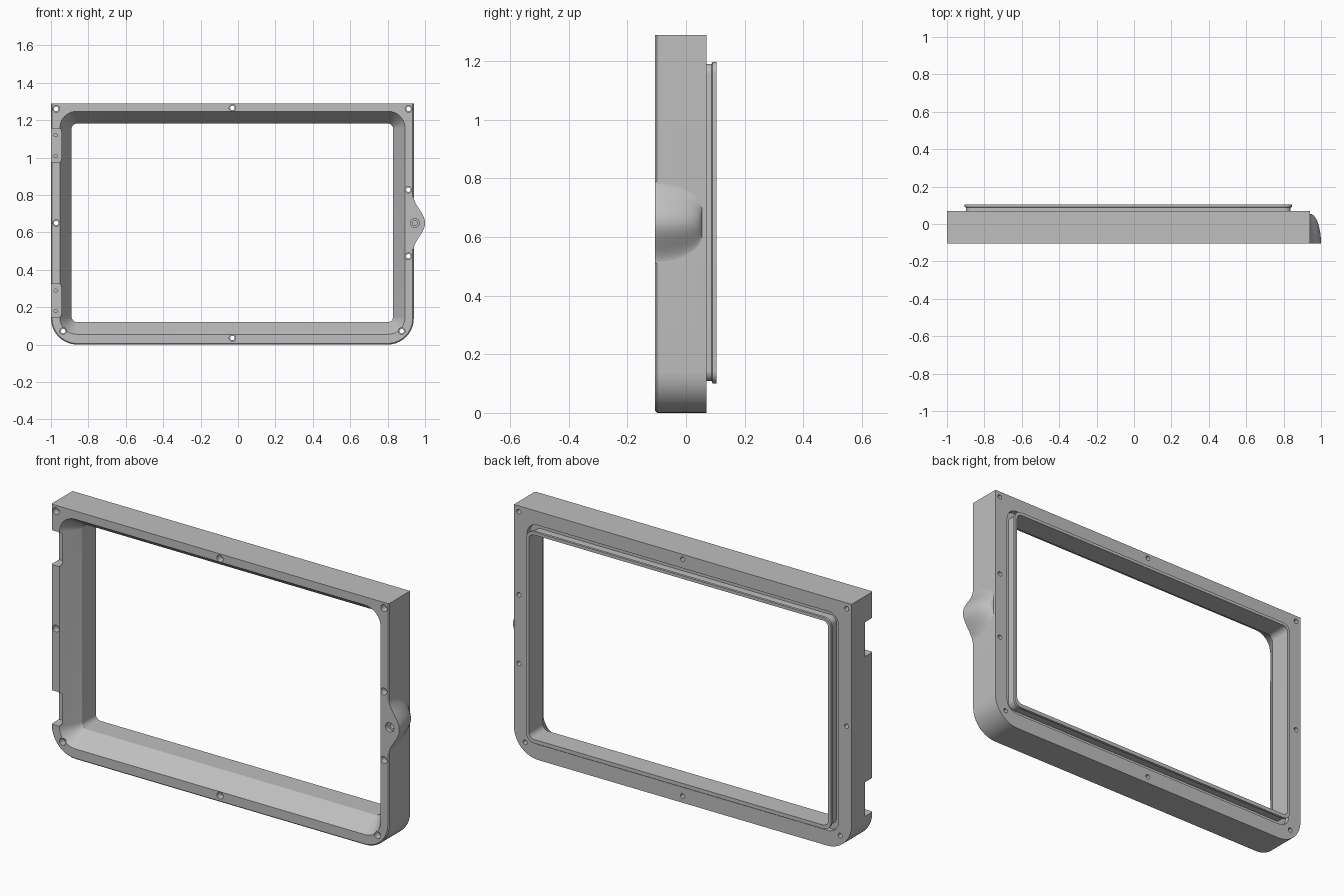
import bpy, bmesh, math

if "Cube" in bpy.data.objects:
    bpy.data.objects.remove(bpy.data.objects["Cube"])

grey = bpy.data.materials.new("plain_grey")
grey.diffuse_color = (0.52, 0.52, 0.52, 1)
grey.use_nodes = True
grey.node_tree.nodes["Principled BSDF"].inputs["Base Color"].default_value = grey.diffuse_color


def rounded_rect(y, x0, x1, z0, z1, r_bottom, r_top, n=10):
    """Loop of points in the xz plane at depth y."""
    corners = [(x1, z1, -1, -1, r_top, 0), (x0, z1, 1, -1, r_top, 90),
               (x0, z0, 1, 1, r_bottom, 180), (x1, z0, -1, 1, r_bottom, 270)]
    pts = []
    for cx, cz, sx, sz, r, start in corners:
        for i in range(n + 1):
            a = math.radians(start + 90 * i / n)
            pts.append((cx + sx * r + r * math.cos(a), y, cz + sz * r + r * math.sin(a)))
    return pts


def circle(x, z, r, y, n=24):
    return [(x + r * math.cos(2 * math.pi * i / n), y, z + r * math.sin(2 * math.pi * i / n))
            for i in range(n)]


def loft(bm, loops, closed=False):
    """Skin successive loops; cap the ends, or join last to first."""
    rings = [[bm.verts.new(p) for p in loop] for loop in loops]
    n = len(rings[0])
    pairs = list(zip(rings, rings[1:] + rings[:1])) if closed else list(zip(rings, rings[1:]))
    for a, b in pairs:
        for i in range(n):
            k = (i + 1) % n
            bm.faces.new((a[i], a[k], b[k], b[i]))
    if not closed:
        bm.faces.new(rings[0])
        bm.faces.new(rings[-1])


def make(name, bm):
    bmesh.ops.remove_doubles(bm, verts=bm.verts[:], dist=1e-6)
    bmesh.ops.recalc_face_normals(bm, faces=bm.faces[:])
    mesh = bpy.data.meshes.new(name)
    bm.to_mesh(mesh)
    bm.free()
    mesh.materials.append(grey)
    obj = bpy.data.objects.new(name, mesh)
    bpy.context.collection.objects.link(obj)
    return obj


def activate(obj):
    bpy.ops.object.select_all(action='DESELECT')
    obj.select_set(True)
    bpy.context.view_layer.objects.active = obj


def cut(obj, cutter):
    m = obj.modifiers.new("cut", 'BOOLEAN')
    m.operation, m.solver, m.object = 'DIFFERENCE', 'EXACT', cutter
    activate(obj)
    bpy.ops.object.modifier_apply(modifier=m.name)


# Frame: one closed section of rings, from front edge round the back lip to the opening
bm = bmesh.new()
loft(bm, [
    rounded_rect(-0.105, -0.994, 0.934, 0.006, 1.29, 0.134, 0),
    rounded_rect(-0.099, -1.0, 0.94, 0.0, 1.29, 0.14, 0),
    rounded_rect(0.07, -1.0, 0.94, 0.0, 1.29, 0.14, 0),
    rounded_rect(0.07, -0.925, 0.865, 0.08, 1.218, 0.06, 0.06),    # groove round the lip
    rounded_rect(0.045, -0.925, 0.865, 0.08, 1.218, 0.06, 0.06),
    rounded_rect(0.045, -0.897, 0.837, 0.109, 1.191, 0.035, 0.035),
    rounded_rect(0.087, -0.897, 0.837, 0.109, 1.191, 0.035, 0.035),
    rounded_rect(0.091, -0.905, 0.845, 0.10, 1.198, 0.042, 0.042),  # lip
    rounded_rect(0.104, -0.905, 0.845, 0.10, 1.198, 0.042, 0.042),
    rounded_rect(0.104, -0.89, 0.83, 0.12, 1.182, 0.03, 0.03),
    rounded_rect(-0.01, -0.89, 0.83, 0.12, 1.182, 0.03, 0.03),      # sloped opening
    rounded_rect(-0.105, -0.953, 0.893, 0.055, 1.247, 0.09, 0.09),
], closed=True)
frame = make("frame", bm)

# Latch bump on the right side: bell outline fading towards the back
bm = bmesh.new()
rows = []
ROWS, COLS = 20, 36
for j in range(ROWS + 1):
    t = math.sin(math.pi / 2 * j / ROWS)
    a = math.sqrt(max(0, 1 - t * t))
    w = 0.14 * (0.35 + 0.65 * a)
    y = -0.105 + 0.16 * t
    row = [(0.934, y, 0.65 - w)]
    for i in range(COLS + 1):
        s = -1 + 2 * i / COLS
        bell = max(0, 0.5 + 0.5 * math.cos(math.pi * s)) ** 0.9
        row.append((0.9395 + 0.0605 * a * bell, y, 0.65 + w * s))
    row.append((0.934, y, 0.65 + w))
    rows.append(row)
loft(bm, rows)
bump = make("latch_bump", bm)

# Cutter: two hinge notches on the left front edge
bm = bmesh.new()
for z0, z1 in ((0.147, 0.324), (0.976, 1.155)):
    loft(bm, [rounded_rect(y, -1.1, -0.945, z0, z1, 0.015, 0.015, 5) for y in (-0.2, -0.04)])
notches = make("notch_cutter", bm)

# Cutter: stepped screw holes, latch hole and small hinge screw holes
bm = bmesh.new()
for x, z in ((-0.972, 1.26), (-0.03, 1.265), (0.912, 1.26), (0.911, 0.828), (0.911, 0.472),
             (0.875, 0.072), (-0.03, 0.035), (-0.935, 0.072), (-0.972, 0.65)):
    loft(bm, [circle(x, z, r, y) for r, y in
              ((0.018, -0.2), (0.018, -0.07), (0.012, -0.07), (0.012, 0.2))])
loft(bm, [circle(0.945, 0.65, r, y) for r, y in
          ((0.024, -0.2), (0.024, -0.085), (0.013, -0.085), (0.013, -0.03))])
for z in (0.179, 0.288, 1.008, 1.12):
    loft(bm, [circle(-0.975, z, 0.009, y, 16) for y in (-0.2, 0.0)])
holes = make("hole_cutter", bm)

cut(frame, notches)
cut(frame, holes)
cut(bump, holes)
for helper in (notches, holes):
    bpy.data.objects.remove(helper)

for obj in (frame, bump):
    activate(obj)
    bpy.ops.object.shade_smooth_by_angle(angle=math.radians(25))
